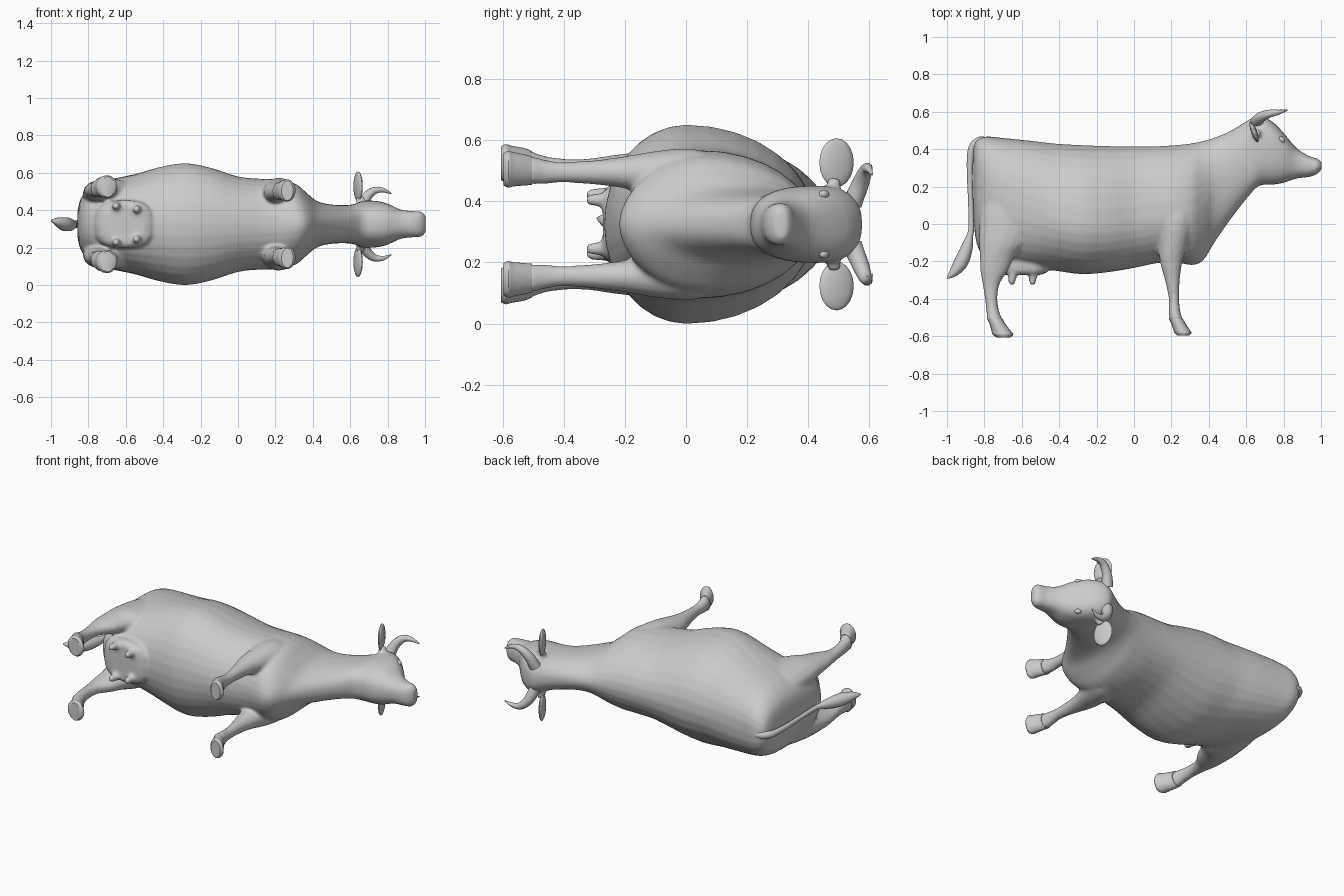
import bpy, bmesh, math
from mathutils import Vector

ZC = 0.325   # centre plane of the animal, which lies on its side

hide = bpy.data.materials.new("plain grey hide")
hide.diffuse_color = (0.6, 0.6, 0.6, 1)


def spline(rows, steps):
    """Smoothly interpolate rows of numbers."""
    out = []
    n = len(rows)
    for i in range(n - 1):
        a, b, c, d = rows[max(i - 1, 0)], rows[i], rows[i + 1], rows[min(i + 2, n - 1)]
        for s in range(steps):
            t = s / steps
            out.append([0.5 * (2 * q + (r - p) * t + (2 * p - 5 * q + 4 * r - u) * t * t
                               + (3 * q - p - 3 * r + u) * t ** 3)
                        for p, q, r, u in zip(a, b, c, d)])
    out.append(list(rows[-1]))
    return out


def finish(name, bm, angle=40):
    bmesh.ops.recalc_face_normals(bm, faces=bm.faces)
    mesh = bpy.data.meshes.new(name)
    bm.to_mesh(mesh)
    bm.free()
    mesh.materials.append(hide)
    ob = bpy.data.objects.new(name, mesh)
    bpy.context.collection.objects.link(ob)
    bpy.ops.object.select_all(action='DESELECT')
    ob.select_set(True)
    bpy.context.view_layer.objects.active = ob
    bpy.ops.object.shade_smooth_by_angle(angle=math.radians(angle))
    return ob


def loft(name, rings):
    """Skin closed rings of points and cap both ends."""
    bm = bmesh.new()
    loops = [[bm.verts.new(p) for p in ring] for ring in rings]
    n = len(loops[0])
    for a, b in zip(loops, loops[1:]):
        for i in range(n):
            j = (i + 1) % n
            bm.faces.new((a[i], a[j], b[j], b[i]))
    bm.faces.new(loops[0])
    bm.faces.new(loops[-1])
    return finish(name, bm)


def power(v, e):
    return math.copysign(abs(v) ** e, v)


def angles(n):
    return [2 * math.pi * i / n for i in range(n)]


def limb(name, rows, side, e=1.0, steps=3):
    """Rows: height y, back x, front x, sideways centre, half thickness."""
    rings = []
    for y, x0, x1, zc, hw in spline(rows, steps):
        rings.append([((x0 + x1) / 2 + (x1 - x0) / 2 * power(math.cos(t), e), y,
                       ZC + side * (zc + hw * power(math.sin(t), e))) for t in angles(16)])
    return loft(name, rings)


def tube(name, rows, side=1, sides=10, steps=4):
    """Rows: x, y, sideways offset, radius."""
    pts = spline(rows, steps)
    rings = []
    for i, p in enumerate(pts):
        a, b = pts[max(i - 1, 0)], pts[min(i + 1, len(pts) - 1)]
        d = Vector((b[0] - a[0], b[1] - a[1], b[2] - a[2])).normalized()
        up = Vector((0, 0, 1)) if abs(d.z) < 0.9 else Vector((0, 1, 0))
        u = d.cross(up).normalized()
        v = d.cross(u)
        r = max(p[3], 0.002)
        ring = [Vector(p[:3]) + u * r * math.cos(t) + v * r * math.sin(t) for t in angles(sides)]
        rings.append([(q.x, q.y, ZC + side * q.z) for q in ring])
    return loft(name, rings)


def ball(name, centre, size, turn=0.0):
    bm = bmesh.new()
    bmesh.ops.create_uvsphere(bm, u_segments=14, v_segments=10, radius=1)
    c, s = math.cos(turn), math.sin(turn)
    for v in bm.verts:
        x, y, z = (v.co[i] * size[i] for i in range(3))
        v.co = (centre[0] + x * c - y * s, centre[1] + x * s + y * c, ZC + centre[2] + z)
    return finish(name, bm, 60)


# Trunk, neck and head: x, top, bottom, widest level, half width, roundness
trunk = [
    (-0.858, 0.41, 0.02, 0.24, 0.07, 0.9),
    (-0.84, 0.45, -0.11, 0.22, 0.14, 0.85),
    (-0.79, 0.468, -0.19, 0.18, 0.195, 0.8),
    (-0.70, 0.46, -0.22, 0.14, 0.235, 0.85),
    (-0.55, 0.445, -0.235, 0.08, 0.268, 0.9),
    (-0.42, 0.43, -0.25, 0.03, 0.305, 1.0),
    (-0.28, 0.422, -0.268, 0.0, 0.326, 1.0),
    (-0.14, 0.417, -0.258, 0.0, 0.30, 1.0),
    (0.0, 0.415, -0.235, 0.02, 0.255, 1.0),
    (0.12, 0.416, -0.21, 0.04, 0.243, 1.0),
    (0.22, 0.422, -0.205, 0.05, 0.24, 1.05),
    (0.31, 0.432, -0.22, 0.06, 0.215, 1.1),
    (0.37, 0.445, -0.195, 0.10, 0.165, 1.1),
    (0.43, 0.462, -0.10, 0.20, 0.12, 1.0),
    (0.52, 0.50, 0.03, 0.29, 0.103, 0.9),
    (0.61, 0.555, 0.145, 0.38, 0.105, 0.85),
    (0.67, 0.578, 0.205, 0.43, 0.125, 0.8),
    (0.74, 0.547, 0.21, 0.415, 0.124, 0.8),
    (0.80, 0.487, 0.22, 0.385, 0.11, 0.8),
    (0.87, 0.405, 0.243, 0.33, 0.078, 0.85),
    (0.94, 0.362, 0.252, 0.31, 0.07, 0.85),
    (0.98, 0.35, 0.268, 0.31, 0.067, 0.85),
    (1.003, 0.332, 0.292, 0.313, 0.045, 0.9),
]
rings = []
for x, top, bot, mid, hw, e in spline(trunk, 3):
    ring = []
    for t in angles(32):
        c, s = math.cos(t), math.sin(t)
        ring.append((x, mid + (top - mid if s > 0 else mid - bot) * power(s, min(e, 1)),
                     ZC + hw * power(c, e)))
    rings.append(ring)
body = loft("body", rings)
flesh = []

# Legs and hooves
hind = [(0.22, -0.80, -0.58, 0.115, 0.09), (0.08, -0.825, -0.54, 0.143, 0.09),
        (-0.08, -0.83, -0.56, 0.165, 0.08), (-0.17, -0.825, -0.635, 0.175, 0.06),
        (-0.25, -0.822, -0.673, 0.18, 0.045), (-0.32, -0.81, -0.718, 0.18, 0.035),
        (-0.40, -0.797, -0.730, 0.18, 0.035), (-0.47, -0.789, -0.720, 0.185, 0.041),
        (-0.515, -0.785, -0.70, 0.195, 0.05)]
hind_hoof = [(-0.505, -0.787, -0.703, 0.192, 0.048), (-0.53, -0.774, -0.69, 0.197, 0.053),
             (-0.57, -0.762, -0.66, 0.20, 0.057), (-0.59, -0.757, -0.645, 0.20, 0.062),
             (-0.606, -0.735, -0.66, 0.20, 0.055)]
fore = [(0.15, 0.14, 0.32, 0.125, 0.09), (0.02, 0.12, 0.32, 0.155, 0.093),
        (-0.10, 0.13, 0.29, 0.165, 0.075), (-0.20, 0.138, 0.26, 0.17, 0.053),
        (-0.30, 0.165, 0.245, 0.17, 0.04), (-0.40, 0.186, 0.242, 0.17, 0.034),
        (-0.46, 0.185, 0.247, 0.172, 0.04), (-0.515, 0.19, 0.262, 0.178, 0.048)]
fore_hoof = [(-0.505, 0.185, 0.26, 0.176, 0.047), (-0.53, 0.198, 0.275, 0.178, 0.051),
             (-0.565, 0.21, 0.297, 0.18, 0.056), (-0.582, 0.217, 0.308, 0.18, 0.06),
             (-0.597, 0.232, 0.295, 0.18, 0.053)]
# Horns and ear roots
horn = [(0.655, 0.545, 0.07, 0.034), (0.68, 0.572, 0.135, 0.028),
        (0.725, 0.59, 0.178, 0.021), (0.775, 0.598, 0.182, 0.013), (0.82, 0.609, 0.163, 0.003)]
ear_root = [(0.665, 0.475, 0.09, 0.028), (0.65, 0.488, 0.15, 0.022)]

for side, tag in ((1, "left"), (-1, "right")):
    flesh.append(limb(tag + "_hind_leg", hind, side))
    flesh.append(limb(tag + "_front_leg", fore, side))
    flesh.append(tube(tag + "_ear_root", ear_root, side))
    limb(tag + "_hind_hoof", hind_hoof, side)
    limb(tag + "_front_hoof", fore_hoof, side)
    tube(tag + "_horn", horn, side)
    # Flat leaf-shaped ears, small eyes
    ball(tag + "_ear", (0.642, 0.493, side * 0.202), (0.016, 0.06, 0.08), 0.35)
    ball(tag + "_eye", (0.79, 0.452, side * 0.098), (0.02, 0.014, 0.014), -0.7)
    # Teats
    for x, z in ((-0.65, 0.097), (-0.54, 0.08)):
        flesh.append(tube(tag + "_teat", [(x, -0.23, z, 0.026), (x, -0.28, z, 0.023),
                          (x - 0.003, -0.31, z, 0.019), (x - 0.005, -0.328, z, 0.013)], side))

# Udder
flesh.append(limb("udder", [(-0.12, -0.79, -0.44, 0, 0.13), (-0.22, -0.765, -0.45, 0, 0.13),
                            (-0.255, -0.735, -0.46, 0, 0.125),
                            (-0.272, -0.69, -0.50, 0, 0.105)], 1, 0.7))

# Blend legs and udder into the trunk as one skin
bpy.ops.object.select_all(action='DESELECT')
for ob in flesh + [body]:
    ob.select_set(True)
bpy.context.view_layer.objects.active = body
bpy.ops.object.join()
remesh = body.modifiers.new("skin", 'REMESH')
remesh.mode = 'VOXEL'
remesh.voxel_size = 0.01
remesh.use_smooth_shade = True
relax = body.modifiers.new("relax", 'SMOOTH')
relax.factor = 0.5
relax.iterations = 5
for name in ("skin", "relax"):
    bpy.ops.object.modifier_apply(modifier=name)

# Tail and its tuft
tube("tail", [(-0.80, 0.45, 0, 0.02), (-0.84, 0.437, 0, 0.023), (-0.87, 0.39, 0, 0.02),
              (-0.878, 0.28, 0, 0.016), (-0.873, 0.12, 0, 0.014), (-0.87, -0.02, 0, 0.015),
              (-0.88, -0.07, 0, 0.018)])
tube("tail_tuft", [(-0.878, -0.065, 0, 0.018), (-0.895, -0.13, -0.003, 0.032),
                   (-0.925, -0.205, 0, 0.038), (-0.965, -0.26, 0.012, 0.024),
                   (-0.998, -0.29, 0.02, 0.004)])
